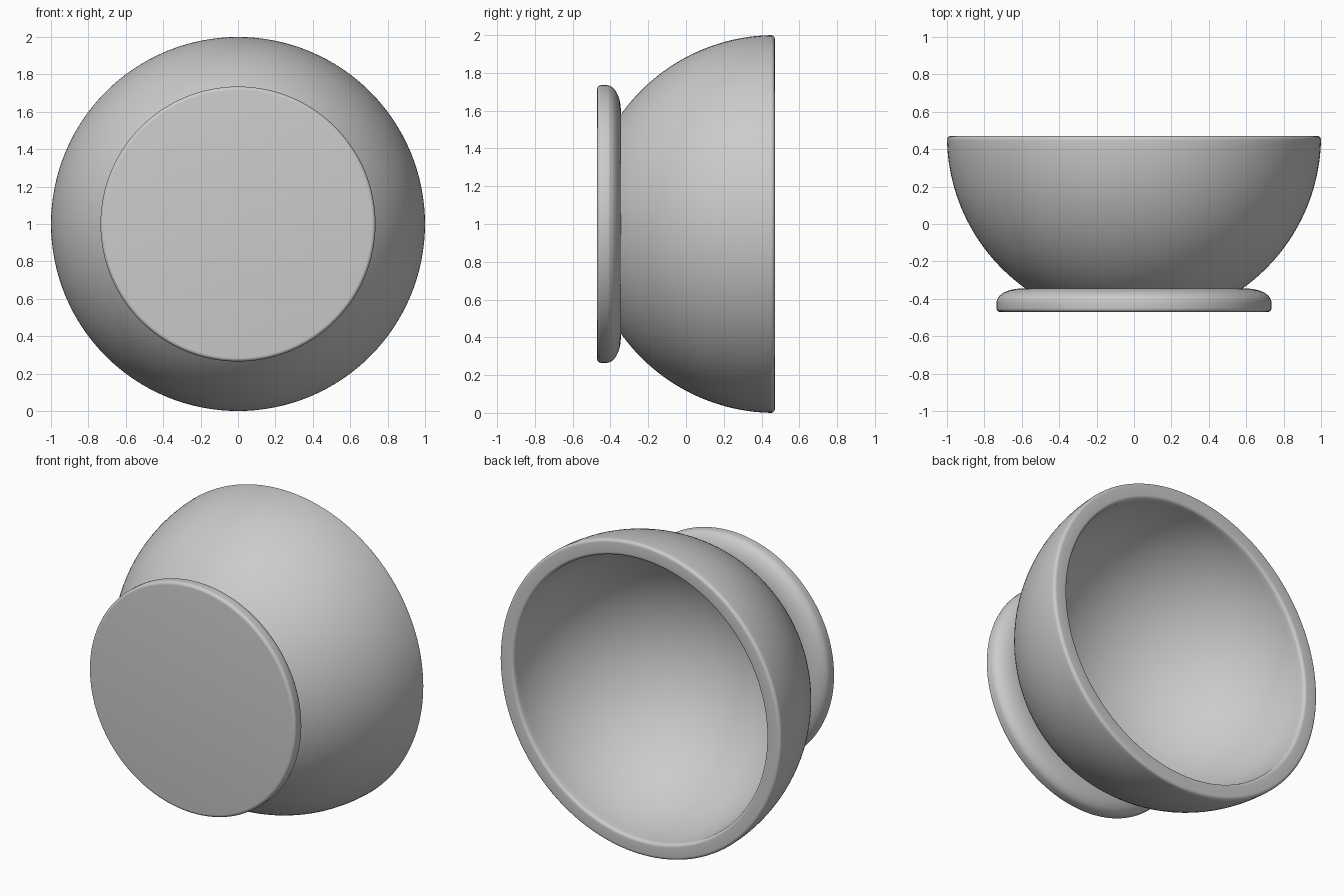
import bpy
from math import asin, cos, degrees, pi, radians, sin

cube = bpy.data.objects.get("Cube")
if cube:
    bpy.data.objects.remove(cube)

SEGMENTS = 128
RIM_Y = 0.47       # open end of the bowl
FOOT_Y = -0.47     # flat end of the foot
SEAT_Y = -0.345    # shoulder where the bowl meets the foot
OUTER, INNER, BEVEL = 1.0, 0.9, 0.02
FOOT_R = 0.735

grey = bpy.data.materials.new("plain grey")
grey.use_nodes = True
grey.diffuse_color = (0.6, 0.6, 0.6, 1)
grey.node_tree.nodes["Principled BSDF"].inputs["Base Color"].default_value = grey.diffuse_color


def arc(r, y, rx, ry, start, end, steps):
    """Elliptical arc of (radius, y) profile points, angles in degrees."""
    angles = [radians(start + (end - start) * i / steps) for i in range(steps + 1)]
    return [(r + rx * cos(a), y + ry * sin(a)) for a in angles]


def lathe(name, profile):
    """Spin a profile about the y axis; points on the axis become poles."""
    verts, rings, faces = [], [], []
    for r, y in profile:
        count = 1 if r < 1e-5 else SEGMENTS
        rings.append([len(verts) + i for i in range(count)])
        for i in range(count):
            a = 2 * pi * i / SEGMENTS
            verts.append((r * cos(a), y, 1 + r * sin(a)))
    for a, b in zip(rings, rings[1:]):
        for i in range(SEGMENTS):
            j = (i + 1) % SEGMENTS
            corners = [a[i % len(a)], a[j % len(a)], b[j % len(b)], b[i % len(b)]]
            faces.append(list(dict.fromkeys(corners)))
    mesh = bpy.data.meshes.new(name)
    mesh.from_pydata(verts, [], faces)
    mesh.materials.append(grey)
    obj = bpy.data.objects.new(name, mesh)
    bpy.context.collection.objects.link(obj)
    bpy.ops.object.select_all(action="DESELECT")
    obj.select_set(True)
    bpy.context.view_layer.objects.active = obj
    bpy.ops.object.shade_smooth_by_angle(angle=radians(35))


# Bowl: outer hemisphere cut off inside the foot, rounded rim, inner hemisphere
bottom = degrees(asin((FOOT_Y + BEVEL - RIM_Y) / OUTER))
lip = degrees(asin(-BEVEL / OUTER))
lathe("bowl",
      [(0, FOOT_Y + BEVEL)]
      + arc(0, RIM_Y, OUTER, OUTER, bottom, lip, 48)
      + arc(OUTER - BEVEL, RIM_Y - BEVEL, BEVEL, BEVEL, 15, 90, 5)
      + arc(INNER + BEVEL, RIM_Y - BEVEL, BEVEL, BEVEL, 90, 165, 5)
      + arc(0, RIM_Y, INNER, INNER, lip, -90, 48))

# Foot: flat disc with a small front bevel and a wide rounded shoulder,
# hollowed where it sits within the bowl wall
lathe("foot",
      [(0, FOOT_Y)]
      + arc(FOOT_R - BEVEL, FOOT_Y + BEVEL, BEVEL, BEVEL, -90, 0, 6)
      + arc(0.6, -0.42, FOOT_R - 0.6, SEAT_Y + 0.42, 0, 90, 14)
      + [(0.5, SEAT_Y), (0.42, -0.4), (0, -0.44)])
